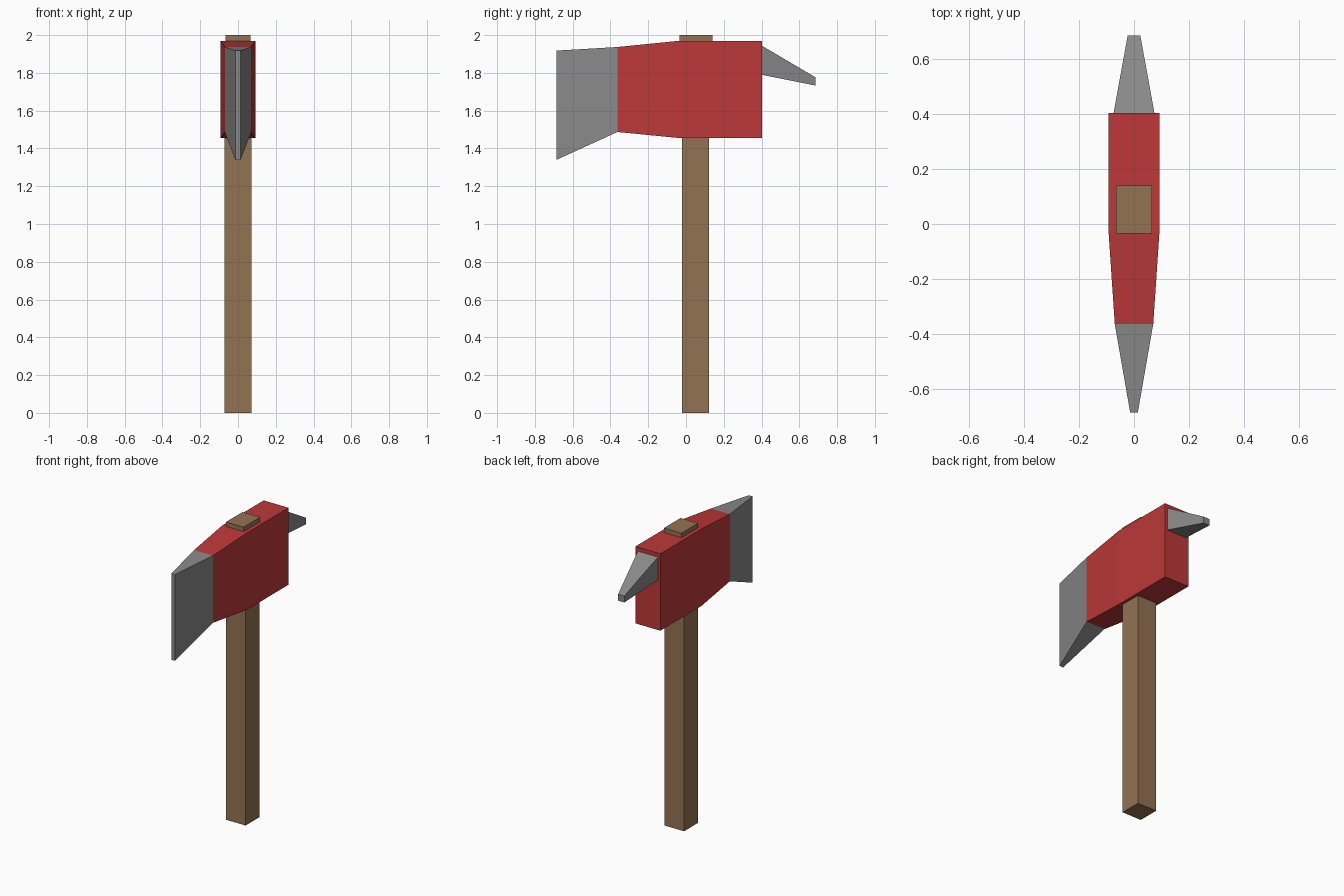
import bpy
import bmesh

if "Cube" in bpy.data.objects:
    bpy.data.objects.remove(bpy.data.objects["Cube"])


def material(name, rgb):
    m = bpy.data.materials.new(name)
    m.diffuse_color = (*rgb, 1.0)
    m.use_nodes = True
    m.node_tree.nodes["Principled BSDF"].inputs["Base Color"].default_value = m.diffuse_color
    return m


RED = material("red paint", (0.51, 0.04, 0.04))
STEEL = material("grey steel", (0.25, 0.25, 0.25))
WOOD = material("brown wood", (0.29, 0.17, 0.083))


def loft(name, mat, sections):
    """Flat-faced body through rectangles (y, half width, low z, high z)."""
    bm = bmesh.new()
    rings = []
    for y, w, lo, hi in sections:
        rings.append([bm.verts.new(p) for p in
                      ((-w, y, lo), (w, y, lo), (w, y, hi), (-w, y, hi))])
    for a, b in zip(rings, rings[1:]):
        for i in range(4):
            j = (i + 1) % 4
            bm.faces.new((a[i], a[j], b[j], b[i]))
    bm.faces.new(rings[0])
    bm.faces.new(rings[-1])
    bmesh.ops.recalc_face_normals(bm, faces=bm.faces)
    mesh = bpy.data.meshes.new(name)
    bm.to_mesh(mesh)
    bm.free()
    mesh.materials.append(mat)
    obj = bpy.data.objects.new(name, mesh)
    bpy.context.collection.objects.link(obj)
    return obj


# Wooden handle and the plug showing above the head
loft("handle", WOOD, [(-0.022, 0.072, 0.0, 1.47), (0.123, 0.072, 0.0, 1.47)])
loft("handle_plug", WOOD, [(-0.035, 0.065, 1.95, 2.0), (0.14, 0.065, 1.95, 2.0)])

# Painted head, tapering towards the blade
loft("head", RED, [(-0.363, 0.07, 1.487, 1.937),
                   (-0.035, 0.092, 1.455, 1.97),
                   (0.403, 0.092, 1.455, 1.97)])

# Flared cutting blade
loft("blade", STEEL, [(-0.685, 0.014, 1.34, 1.918),
                      (-0.363, 0.07, 1.487, 1.937)])

# Drooping rear pick
loft("pick", STEEL, [(0.40, 0.075, 1.79, 1.945),
                     (0.685, 0.023, 1.733, 1.777)])
